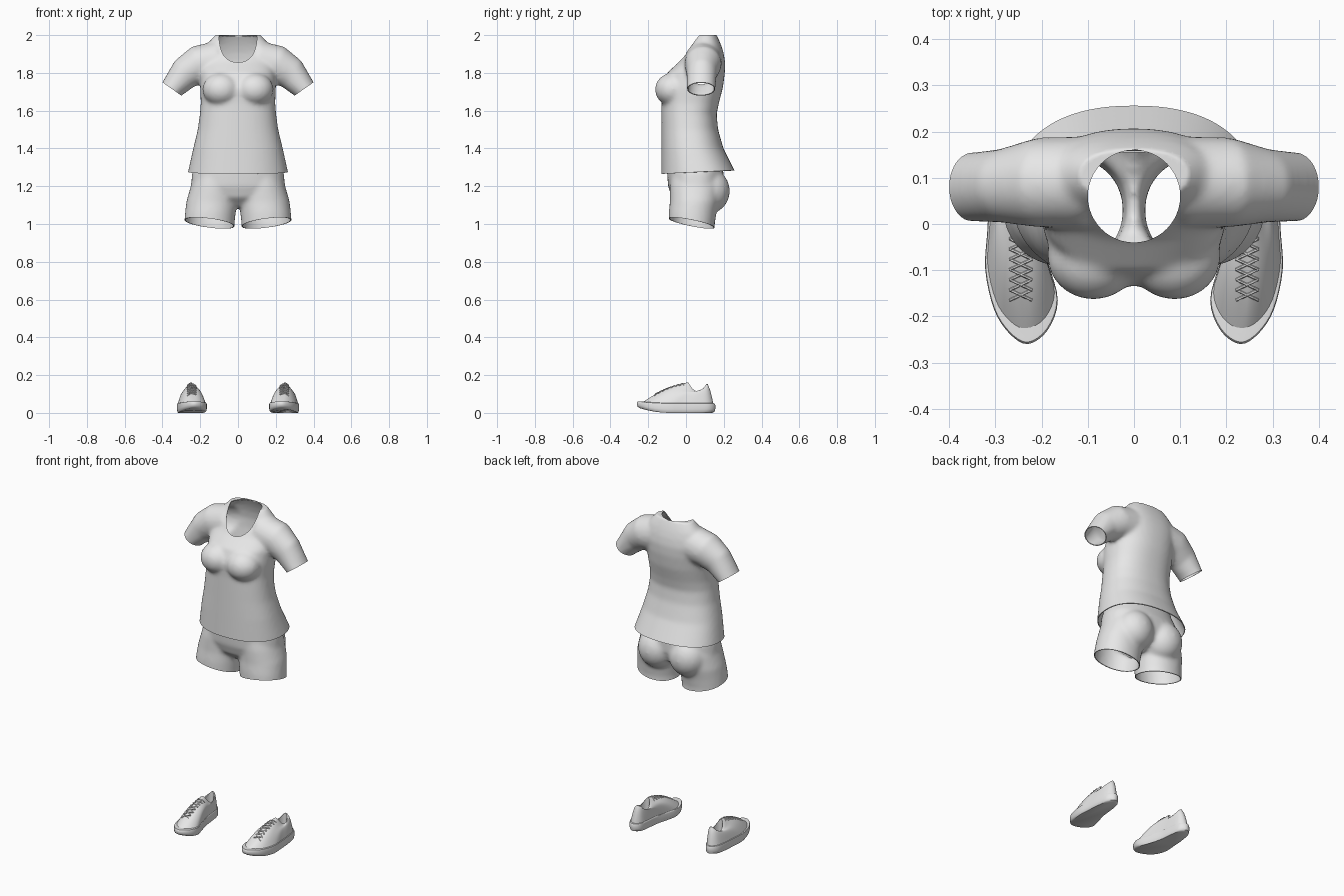
import bpy, bmesh, math
from mathutils import Vector, Matrix
from mathutils.bvhtree import BVHTree

if "Cube" in bpy.data.objects:
    bpy.data.objects.remove(bpy.data.objects["Cube"])

grey = bpy.data.materials.new("light_grey")
grey.diffuse_color = (0.8, 0.8, 0.8, 1)
grey.use_nodes = True
grey.node_tree.nodes["Principled BSDF"].inputs["Base Color"].default_value = grey.diffuse_color


def add_loft(bm, rings, cap_start=True, cap_end=True):
    """Skin a stack of closed rings that all have the same point count."""
    vs = [[bm.verts.new(p) for p in r] for r in rings]
    n = len(vs[0])
    for a, b in zip(vs, vs[1:]):
        for i in range(n):
            j = (i + 1) % n
            bm.faces.new((a[i], a[j], b[j], b[i]))
    if cap_start:
        bm.faces.new(vs[0][::-1])
    if cap_end:
        bm.faces.new(vs[-1])


def oval(z, hw, yf, yb, cx=0.0, n=2.3, count=48):
    """Horizontal superellipse ring."""
    cy, ry = (yf + yb) / 2, (yb - yf) / 2
    pts = []
    for k in range(count):
        a = 2 * math.pi * k / count
        c, s = math.cos(a), math.sin(a)
        pts.append((cx + hw * math.copysign(abs(c) ** (2 / n), c),
                    cy + ry * math.copysign(abs(s) ** (2 / n), s), z))
    return pts


def add_ball(bm, centre, radii):
    m = Matrix.Translation(centre) @ Matrix.Diagonal((*radii, 1))
    bmesh.ops.create_uvsphere(bm, u_segments=32, v_segments=20, radius=1, matrix=m)


def make_object(name, bm):
    bmesh.ops.recalc_face_normals(bm, faces=bm.faces[:])
    me = bpy.data.meshes.new(name)
    bm.to_mesh(me)
    bm.free()
    ob = bpy.data.objects.new(name, me)
    bpy.context.collection.objects.link(ob)
    return ob


def blend(ob):
    """Fuse overlapping solids into one soft skin and return it as a bmesh."""
    r = ob.modifiers.new("fuse", 'REMESH')
    r.mode, r.voxel_size = 'VOXEL', 0.011
    s = ob.modifiers.new("soften", 'SMOOTH')
    s.factor, s.iterations = 0.5, 7
    bm = bmesh.new()
    bm.from_object(ob, bpy.context.evaluated_depsgraph_get())
    ob.modifiers.clear()
    return bm


def trim(bm, point, normal, inside):
    """Cut away whatever lies beyond a plane, only in the region chosen by inside()."""
    faces = [f for f in bm.faces if inside(f.calc_center_median())]
    geom = set(faces)
    for f in faces:
        geom.update(f.verts)
        geom.update(f.edges)
    bmesh.ops.bisect_plane(bm, geom=list(geom), plane_co=point, plane_no=normal,
                           clear_outer=True)


def store(bm, ob):
    for v in bm.verts:
        v.co.z = min(v.co.z, 2.0)
    bm.to_mesh(ob.data)
    bm.free()
    t = ob.modifiers.new("cloth", 'SOLIDIFY')
    t.thickness, t.offset = 0.005, -1


def finish(ob, mirror=False, angle=45):
    if mirror:
        ob.modifiers.new("pair", 'MIRROR')
    bpy.ops.object.select_all(action='DESELECT')
    ob.select_set(True)
    bpy.context.view_layer.objects.active = ob
    bpy.ops.object.convert(target='MESH')
    ob = bpy.context.view_layer.objects.active
    bpy.ops.object.shade_smooth_by_angle(angle=math.radians(angle))
    ob.data.materials.clear()
    ob.data.materials.append(grey)


# Shirt: torso, bust and sleeves
bm = bmesh.new()
torso = [(1.20, .277, -.13, .29), (1.27, .266, -.13, .264), (1.40, .237, -.13, .198),
         (1.50, .213, -.13, .17), (1.58, .202, -.13, .162), (1.64, .197, -.13, .174),
         (1.72, .20, -.135, .195), (1.80, .20, -.10, .206), (1.86, .195, -.035, .207),
         (1.91, .18, 0, .198), (1.95, .165, .022, .185), (1.985, .135, .04, .17),
         (2.02, .10, .07, .15)]
add_loft(bm, [oval(*r) for r in torso])
sleeve = [(.10, 1.86, 80, .11, .10, .09), (.21, 1.845, 70, .10, .097, .09),
          (.285, 1.795, 55, .086, .08, .083), (.35, 1.715, 35, .062, .075, .08),
          (.385, 1.665, 35, .058, .074, .08)]
for side in (-1, 1):
    add_ball(bm, (side * .088, -.07, 1.712), (.10, .094, .088))
    rings = []
    for x, z, tilt, r, ry, cy in sleeve:
        t = math.radians(tilt)
        ring = []
        for k in range(32):
            a = 2 * math.pi * k / 32
            d = r * math.cos(a)
            ring.append((side * (x + d * math.cos(t)), cy + ry * math.sin(a), z + d * math.sin(t)))
        rings.append(ring)
    add_loft(bm, rings)
shirt = make_object("shirt", bm)
bm = blend(shirt)
trim(bm, (0, 0, 1.272), (0, .05, -1), lambda c: c.z < 1.5)
for side in (-1, 1):
    trim(bm, (side * .35, 0, 1.715), (side * .574, 0, -.819),
         lambda c: c.x * side > .23 and c.z > 1.55)
store(bm, shirt)

# Round neck opening
bm = bmesh.new()
add_loft(bm, [oval(z, .10, -.04, .16, n=2) for z in (1.82, 2.2)])
cutter = make_object("neck_cutter", bm)
cutter.hide_render = True
cut = shirt.modifiers.new("neck", 'BOOLEAN')
cut.operation, cut.object, cut.solver = 'DIFFERENCE', cutter, 'EXACT'
finish(shirt)
bpy.data.objects.remove(cutter)

# Shorts: pelvis, seat and legs
bm = bmesh.new()
pelvis = [(1.09, .10, -.02, .10), (1.14, .22, -.075, .18), (1.20, .25, -.095, .20),
          (1.27, .242, -.10, .20), (1.35, .21, -.10, .17), (1.45, .19, -.09, .15)]
add_loft(bm, [oval(*r) for r in pelvis])
leg = [(.92, .152, .133, .03, .122), (1.0, .152, .133, .03, .122), (1.06, .146, .134, .035, .126),
       (1.12, .138, .135, .045, .13), (1.20, .125, .125, .05, .135), (1.26, .11, .12, .05, .13)]
for side in (-1, 1):
    add_loft(bm, [oval(z, rx, cy - ry, cy + ry, side * cx, 2.1) for z, cx, rx, cy, ry in leg])
    add_ball(bm, (side * .105, .12, 1.175), (.115, .112, .12))
shorts = make_object("shorts", bm)
bm = blend(shorts)
trim(bm, (0, 0, 1.40), (0, 0, 1), lambda c: c.z > 1.3)
for side in (-1, 1):
    trim(bm, (side * .15, .03, 1.005), (side * .13, -.2, -1),
         lambda c: c.x * side > 0 and c.z < 1.07)
store(bm, shorts)
finish(shorts)

# Shoe footprint, toe first, smoothed through its control points
foot = [Vector(p) for p in (
    (.23, -.26), (.27, -.237), (.303, -.185), (.322, -.10), (.318, -.02), (.312, .06),
    (.298, .125), (.262, .155), (.225, .128), (.213, .06), (.205, -.01), (.187, -.08),
    (.165, -.165), (.187, -.23))]
outline = []
for i in range(14):
    p0, p1, p2, p3 = (foot[(i + k) % 14] for k in (-1, 0, 1, 2))
    for u in (0, .25, .5, .75):
        outline.append(.5 * (2 * p1 + (p2 - p0) * u + (2 * p0 - 5 * p1 + 4 * p2 - p3) * u * u
                             + (3 * p1 - p0 - 3 * p2 + p3) * u ** 3))
middle = Vector((.25, -.05))


def inset(k):
    return [middle + (p - middle) * k for p in outline]


def spring(y):
    return .03 * (max(0, -y - .08) / .18) ** 2


# Shoe sole with a raised toe
bm = bmesh.new()
add_loft(bm, [[(p.x, p.y, spring(p.y) + h * (1 - spring(p.y) * 12)) for p in inset(k)]
              for k, h in ((.92, 0), (.98, .006), (1, .02), (1, .042), (.98, .05), (.93, .052))])
finish(make_object("shoe_sole", bm), mirror=True)

# Shoe upper, sweeping from the sole to a dipped collar and down to the insole
N = len(outline)


def collar(i, k=1.0):
    a = 2 * math.pi * i / N
    u = -math.cos(a)
    z = .115 + (.046 if u < 0 else .037) * u * u
    return Vector((.25 + .031 * k * math.sin(a), .06 + .055 * k * u, z))


rings = []
base = inset(.955)
for step in range(11):
    s = step / 10
    ring = []
    for i, p in enumerate(base):
        c = collar(i)
        bulge = .12 + .2 * abs(math.sin(2 * math.pi * i / N))
        xy = p.lerp(c.xy, s)
        ring.append((xy.x, xy.y, .044 + (c.z - .044) * (s + bulge * math.sin(math.pi * s))))
    rings.append(ring)
rings.append([collar(i, .86) for i in range(N)])
rings.append([(*collar(i, .86).xy, .065) for i in range(N)])
bm = bmesh.new()
add_loft(bm, rings, cap_start=False)
bmesh.ops.recalc_face_normals(bm, faces=bm.faces[:])
surface = BVHTree.FromBMesh(bm)
finish(make_object("shoe_upper", bm), mirror=True)

# Crossed laces lying on the upper
cu = bpy.data.curves.new("laces", 'CURVE')
cu.dimensions, cu.bevel_depth, cu.bevel_resolution = '3D', .0032, 1
rows = [-.165 + .155 * i / 7 for i in range(8)]
for ya, yb in zip(rows, rows[1:]):
    for side in (-1, 1):
        sp = cu.splines.new('POLY')
        sp.points.add(4)
        for k, pt in enumerate(sp.points):
            x, y = .245 + side * .024 * (1 - k / 2), ya + (yb - ya) * k / 4
            hit = surface.ray_cast(Vector((x, y, .4)), Vector((0, 0, -1)))[0]
            pt.co = (x, y, (hit.z if hit else .12) + .002, 1)
laces = bpy.data.objects.new("laces", cu)
bpy.context.collection.objects.link(laces)
bpy.ops.object.select_all(action='DESELECT')
laces.select_set(True)
bpy.context.view_layer.objects.active = laces
bpy.ops.object.convert(target='MESH')
finish(bpy.context.view_layer.objects.active, mirror=True)
